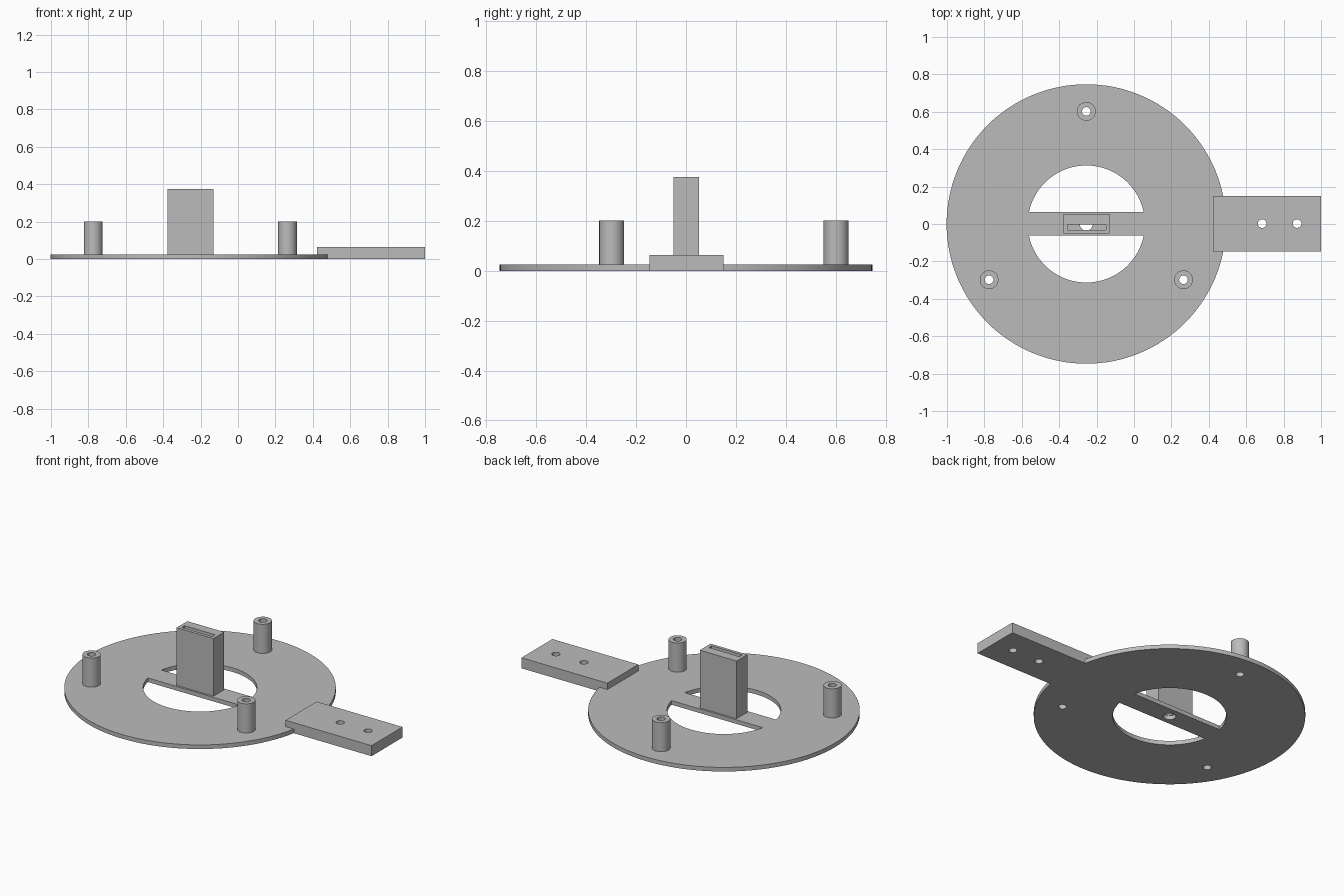
import bpy
import math

cube = bpy.data.objects.get("Cube")
if cube:
    bpy.data.objects.remove(cube, do_unlink=True)

CX = -0.255          # centre of the disc
PLATE = 0.025        # disc thickness

grey = bpy.data.materials.new("plain grey")
grey.use_nodes = True
colour = (0.5, 0.5, 0.5, 1)
grey.diffuse_color = colour
grey.node_tree.nodes["Principled BSDF"].inputs["Base Color"].default_value = colour


def finish(name):
    obj = bpy.context.object
    obj.name = name
    bpy.ops.object.transform_apply(location=True, rotation=True, scale=True)
    obj.data.materials.append(grey)
    return obj


def box(name, x0, x1, y0, y1, z0, z1):
    bpy.ops.mesh.primitive_cube_add(
        size=1, location=((x0 + x1) / 2, (y0 + y1) / 2, (z0 + z1) / 2))
    bpy.context.object.scale = (x1 - x0, y1 - y0, z1 - z0)
    return finish(name)


def cylinder(name, x, y, radius, z0, z1, sides=48):
    bpy.ops.mesh.primitive_cylinder_add(
        vertices=sides, radius=radius, depth=z1 - z0, location=(x, y, (z0 + z1) / 2))
    return finish(name)


def cut(target, *cutters):
    for cutter in cutters:
        mod = target.modifiers.new("cut", "BOOLEAN")
        mod.operation = "DIFFERENCE"
        mod.solver = "EXACT"
        mod.object = cutter
        bpy.context.view_layer.objects.active = target
        bpy.ops.object.modifier_apply(modifier=mod.name)


def drill(x, y, radius):
    return cylinder("drill", x, y, radius, -0.1, 0.5, 32)


def discard(*objects):
    for obj in objects:
        bpy.data.objects.remove(obj, do_unlink=True)


# Disc with a round window crossed by a bar
disc = cylinder("base_disc", CX, 0, 0.747, 0, PLATE, 128)
outline = cylinder("outline", CX, 0, 0.747, -0.1, PLATE, 128)
window = cylinder("window", CX, 0, 0.313, -0.1, 0.1, 96)
bar = box("bar", CX - 0.5, CX + 0.5, -0.062, 0.065, -0.2, 0.2)
cut(window, bar)
centre_drill = drill(CX, 0, 0.035)
cut(disc, window, centre_drill)

# Three hollow posts, evenly spaced
posts = []
for label, degrees in (("back", 90), ("front_right", 210), ("front_left", 330)):
    x = CX + 0.6 * math.cos(math.radians(degrees))
    y = 0.6 * math.sin(math.radians(degrees)) + 0.002
    post = cylinder("post_" + label, x, y, 0.05, PLATE, 0.202)
    bore = drill(x, y, 0.023)
    cut(post, bore)
    cut(disc, bore)
    discard(bore)
    posts.append(post)

# Upright block with a slot
tower = box("slotted_tower", -0.377, -0.13, -0.05, 0.053, PLATE, 0.375)
slot = box("slot", -0.356, -0.151, -0.031, -0.004, -0.1, 0.5)
cut(tower, slot)

# Side arm with two holes, seated on the rim of the disc
arm = box("side_arm", 0.423, 1.0, -0.147, 0.15, 0, 0.064)
arm_drills = [drill(x, 0.002, 0.023) for x in (0.685, 0.872)]
cut(arm, outline, *arm_drills)

discard(outline, window, bar, centre_drill, slot, *arm_drills)

# Smooth round walls, keep edges sharp
bpy.ops.object.select_all(action="DESELECT")
for obj in (disc, tower, arm, *posts):
    obj.select_set(True)
bpy.context.view_layer.objects.active = disc
bpy.ops.object.shade_smooth_by_angle(angle=math.radians(30))
